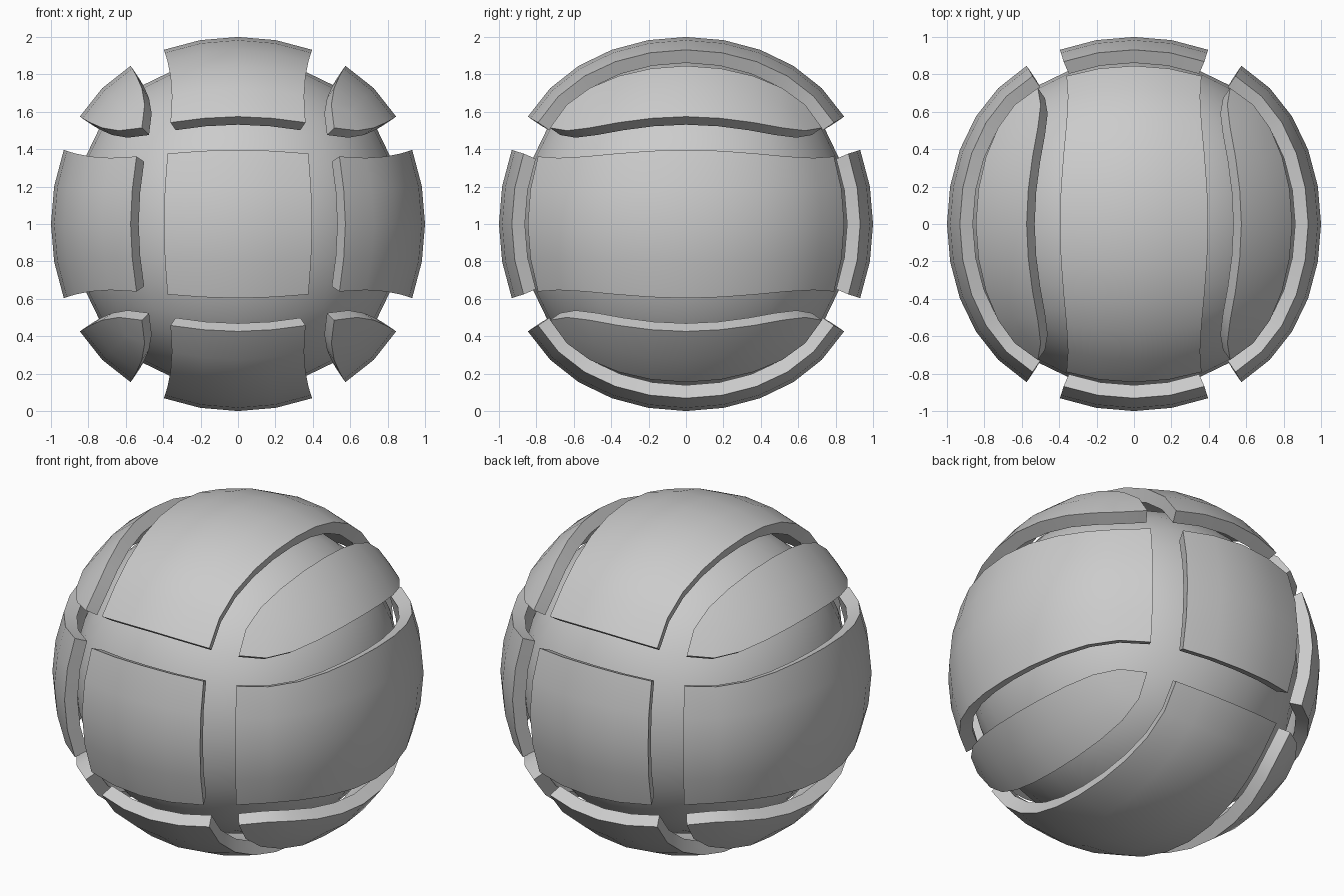
import bpy, bmesh, math
from mathutils import Vector

if "Cube" in bpy.data.objects:
    bpy.data.objects.remove(bpy.data.objects["Cube"])

CENTRE = Vector((0, 0, 1))
INNER = 0.925   # underside of the panels, relative to their outside
CORE = 0.88     # core ball, relative to the outside


def rounded_cube(kind):
    """Vertices and faces of a cube subdivided three times."""
    mesh = bpy.data.meshes.new("temp")
    bm = bmesh.new()
    bmesh.ops.create_cube(bm, size=2)
    bm.to_mesh(mesh)
    bm.free()
    ob = bpy.data.objects.new("temp", mesh)
    bpy.context.collection.objects.link(ob)
    mod = ob.modifiers.new("Subdivision", 'SUBSURF')
    mod.subdivision_type = kind
    mod.levels = 3
    ev = ob.evaluated_get(bpy.context.evaluated_depsgraph_get())
    me = ev.to_mesh()
    verts = [v.co.copy() for v in me.vertices]
    faces = [tuple(p.vertices) for p in me.polygons]
    ev.to_mesh_clear()
    bpy.data.objects.remove(ob)
    bpy.data.meshes.remove(mesh)
    return verts, faces


def finish(bm, name):
    bmesh.ops.recalc_face_normals(bm, faces=bm.faces)
    mesh = bpy.data.meshes.new(name)
    bm.to_mesh(mesh)
    bm.free()
    mesh.shade_smooth()
    mesh.set_sharp_from_angle(angle=math.radians(30))
    ob = bpy.data.objects.new(name, mesh)
    ob.location = CENTRE
    bpy.context.collection.objects.link(ob)


def patch(face_list, scale):
    """bmesh holding the given faces of the round form."""
    bm = bmesh.new()
    used = {}
    for f in face_list:
        for i in f:
            if i not in used:
                used[i] = bm.verts.new(round_verts[i] * scale)
        bm.faces.new([used[i] for i in f])
    return bm


round_verts, faces = rounded_cube('CATMULL_CLARK')
flat_verts, flat_faces = rounded_cube('SIMPLE')
size = max(v.z for v in round_verts)
round_verts = [v / size for v in round_verts]


def band(v):
    """Middle strip 0, groove None, outer strip -1 or 1."""
    if abs(v) < 0.5:
        return 0
    return None if abs(v) < 0.75 else int(math.copysign(1, v))


# Sort the grid cells into panels, leaving the grooves out
groups = {}
for f, g in zip(faces, flat_faces):
    c = sum((flat_verts[i] for i in g), Vector()) / 4
    bx, bz = band(c.x), band(c.z)
    if bx is None or bz is None:
        continue
    by = band(c.y) if bx == 0 and bz == 0 else 0
    groups.setdefault((bx, by, bz), []).append(f)

# Raised panels
names = [{-1: "left_", 0: "", 1: "right_"}, {-1: "front_", 0: "", 1: "back_"},
         {-1: "bottom_", 0: "", 1: "top_"}]
for key, cells in groups.items():
    bm = patch(cells, INNER)
    res = bmesh.ops.extrude_face_region(bm, geom=bm.faces[:], use_keep_orig=True)
    for v in res["geom"]:
        if isinstance(v, bmesh.types.BMVert):
            v.co /= INNER
    finish(bm, "".join(n[k] for n, k in zip(names, key)) + "panel")

# Core ball
finish(patch(faces, CORE), "core_ball")
